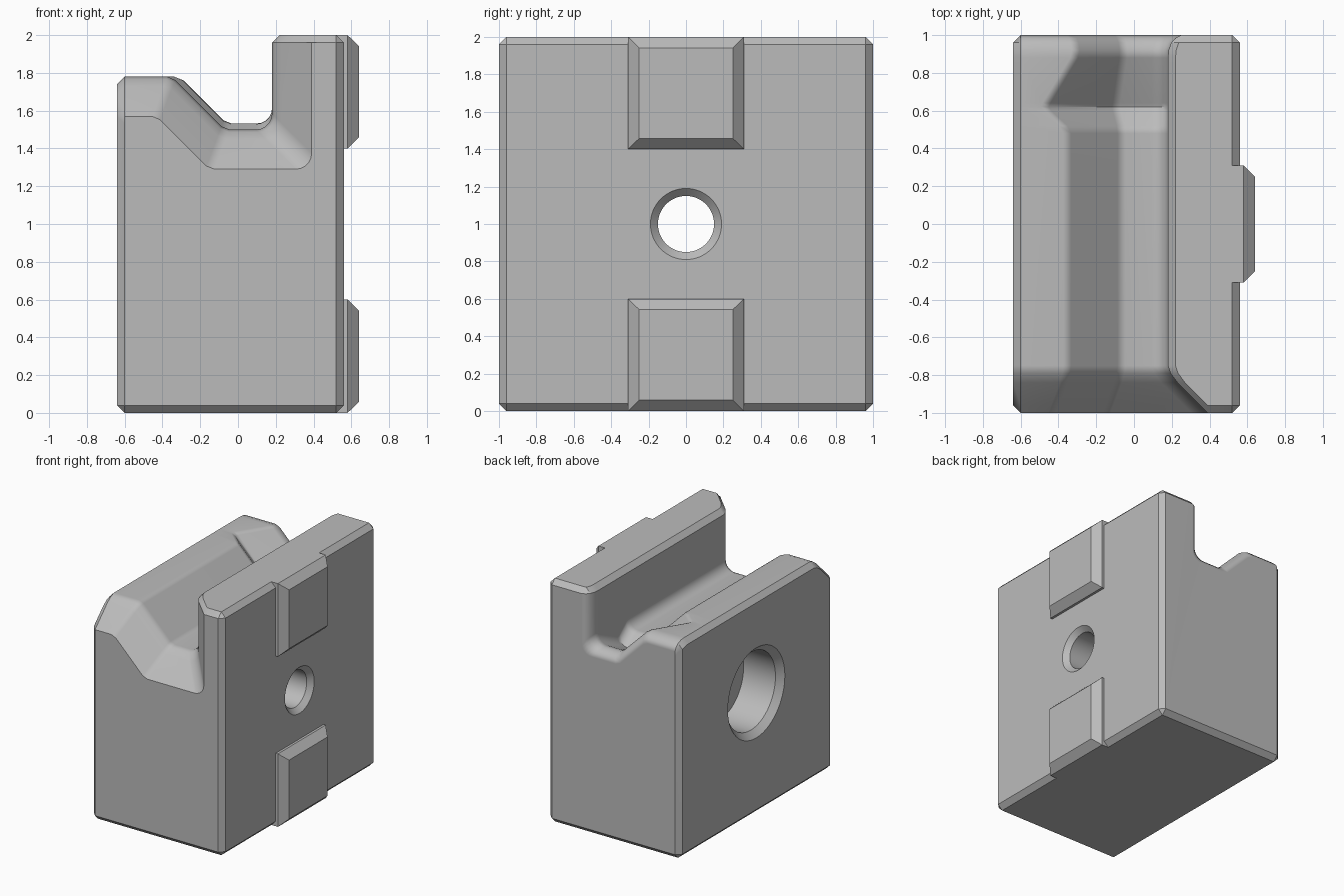
import bpy, bmesh, math

cube = bpy.data.objects.get("Cube")
if cube:
    bpy.data.objects.remove(cube)

grey = bpy.data.materials.new("plain grey")
grey.use_nodes = True
colour = (0.5, 0.5, 0.5, 1)
grey.diffuse_color = colour
grey.node_tree.nodes["Principled BSDF"].inputs["Base Color"].default_value = colour

CH = 0.04          # edge chamfer
X0, X1 = -0.64, 0.56
TOP, SHELF = 2.0, 1.78


def make_object(name, bm):
    bmesh.ops.remove_doubles(bm, verts=bm.verts, dist=0.0001)
    bmesh.ops.recalc_face_normals(bm, faces=bm.faces)
    mesh = bpy.data.meshes.new(name)
    bm.to_mesh(mesh)
    bm.free()
    mesh.materials.append(grey)
    ob = bpy.data.objects.new(name, mesh)
    bpy.context.collection.objects.link(ob)
    return ob


def loft(name, rings, closed_ends=True):
    """Skin a list of point rings."""
    bm = bmesh.new()
    loops = [[bm.verts.new(p) for p in ring] for ring in rings]
    n = len(loops[0])
    for a, b in zip(loops, loops[1:]):
        for i in range(n):
            j = (i + 1) % n
            bm.faces.new((a[i], a[j], b[j], b[i]))
    if closed_ends:
        bm.faces.new(loops[0])
        bm.faces.new(loops[-1])
    return make_object(name, bm)


def section(y, flare=0.0, pocket=0.0):
    """Body outline at y: flare opens the groove mouth, pocket lowers its floor."""
    e = max(0.0, abs(y) - 1 + CH)
    shelf = SHELF - flare
    floor = 1.5 - flare - pocket
    wall = 0.18 + flare
    left = -0.07 - 0.38 * flare - 0.32 * pocket
    crest = left - (shelf - floor)
    r, t = 0.085, 0.025
    pts = [(X0 + e, CH), (X0 + CH, e), (X1 - CH, e), (X1 - e, CH),
           (X1 - e, TOP - CH), (X1 - CH, TOP - e),
           (wall + CH, TOP - e), (wall, TOP - CH)]
    # rounded inner corner between the wall and the floor
    for k in range(6):
        a = math.radians(18 * k)
        pts.append((wall - r + r * math.cos(a), floor + r - r * math.sin(a)))
    # eased corners of the sloping side
    pts += [(left + t, floor), (left - 0.7 * t, floor + 0.7 * t),
            (crest + 0.7 * t, shelf - 0.7 * t), (crest - t, shelf),
            (X0 + CH, shelf), (X0 + e, shelf - CH)]
    return [(x, y, z) for x, z in pts]


# Block with a lengthwise groove, flared at the front and dipping near the back
stations = [(-1, 0.21, 0), (-0.96, 0.17, 0), (-0.84, 0.05, 0), (-0.79, 0.013, 0),
            (-0.75, 0, 0), (0.48, 0, 0), (0.52, 0, 0.015), (0.6, 0, 0.08),
            (0.62, 0, 0.09), (0.64, 0, 0.083), (0.88, 0, -0.028), (0.92, 0.003, -0.035),
            (0.96, 0.017, -0.035), (0.985, 0.04, -0.035), (1, 0.07, -0.035)]
body = loft("block_body", [section(*s) for s in stations])


# Stepped bolt hole, chamfered at both mouths
def circle(x, r, n=64):
    return [(x, r * math.cos(2 * math.pi * i / n), 1 + r * math.sin(2 * math.pi * i / n))
            for i in range(n)]


bore = [(-0.7, 0.43), (-0.59, 0.32), (-0.3, 0.32), (-0.3, 0.15), (0.52, 0.15), (0.6, 0.23)]
cutter = loft("bolt_hole_cutter", [circle(x, r) for x, r in bore])
cutter.hide_render = True
cut = body.modifiers.new("bolt_hole", 'BOOLEAN')
cut.operation = 'DIFFERENCE'
cut.solver = 'EXACT'
cut.object = cutter
bpy.context.view_layer.objects.active = body
body.select_set(True)
bpy.ops.object.modifier_apply(modifier=cut.name)
bpy.data.objects.remove(cutter)
bpy.ops.object.shade_smooth_by_angle(angle=math.radians(28))
body.modifiers.new("flat_face_normals", 'WEIGHTED_NORMAL').keep_sharp = True


# Two bevelled locating pads on the side
def pad(name, z):
    def ring(x, h):
        return [(x, sy * h, z + sz * h * 0.3 / 0.31)
                for sy, sz in ((-1, -1), (1, -1), (1, 1), (-1, 1))]
    loft(name, [ring(X1 - CH, 0.31), ring(0.58, 0.31), ring(0.64, 0.25)])


pad("upper_pad", 1.7)
pad("lower_pad", 0.3)
